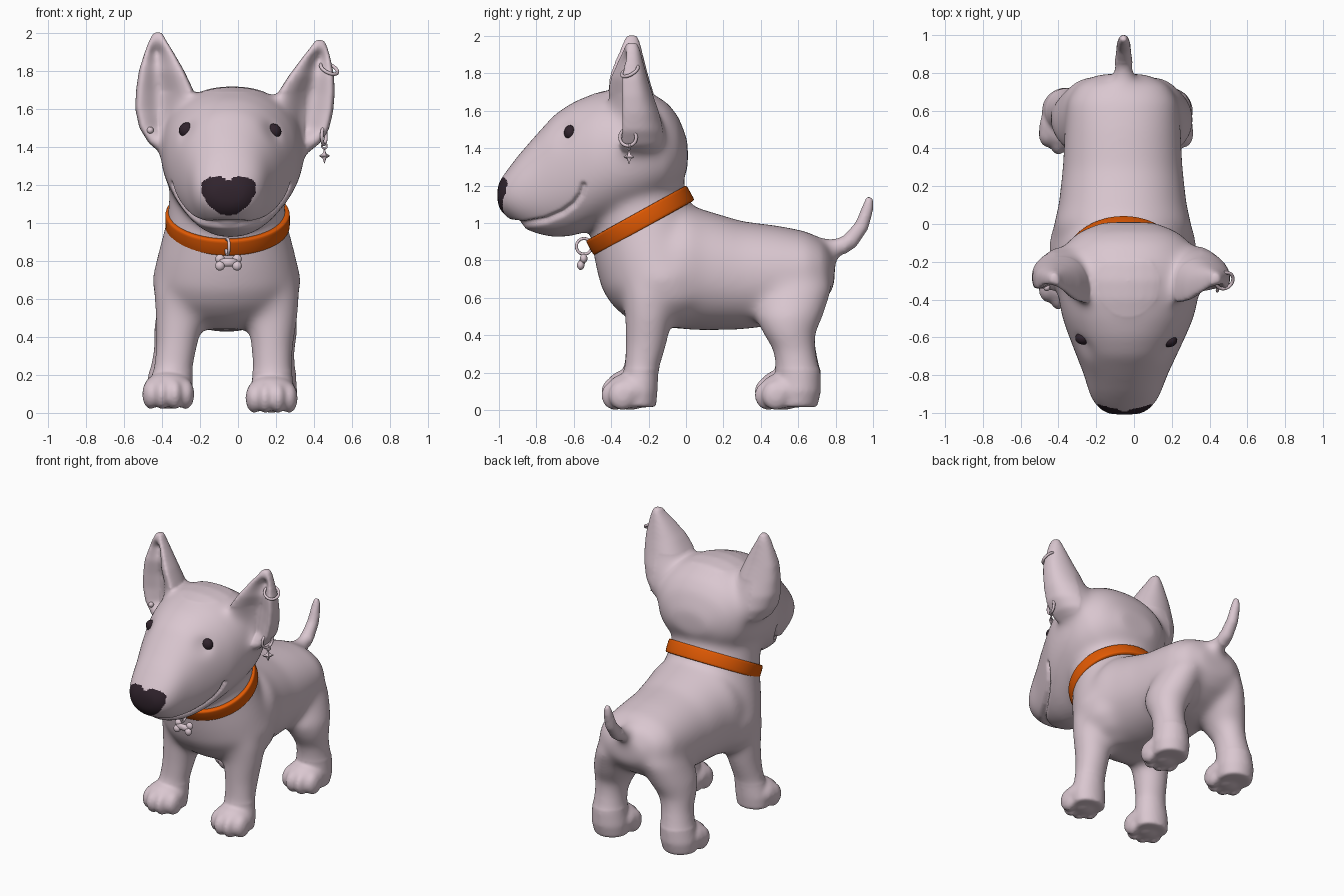
import bpy, bmesh, math
from mathutils import Vector, Matrix
from mathutils.bvhtree import BVHTree
from mathutils.geometry import intersect_point_line

if "Cube" in bpy.data.objects:
    bpy.data.objects.remove(bpy.data.objects["Cube"])

MID = -0.06  # body centre line


def material(name, rgb):
    m = bpy.data.materials.new(name)
    m.diffuse_color = (*rgb, 1)
    m.use_nodes = True
    m.node_tree.nodes["Principled BSDF"].inputs["Base Color"].default_value = m.diffuse_color
    return m


SKIN = material("pale_pink_grey", (0.70, 0.57, 0.63))
DARK = material("dark_plum", (0.03, 0.017, 0.026))
ORANGE = material("orange", (0.74, 0.10, 0.001))


def add_object(name, bm, mat):
    bmesh.ops.recalc_face_normals(bm, faces=bm.faces)
    me = bpy.data.meshes.new(name)
    bm.to_mesh(me)
    bm.free()
    me.materials.append(mat)
    for p in me.polygons:
        p.use_smooth = True
    ob = bpy.data.objects.new(name, me)
    bpy.context.collection.objects.link(ob)
    return ob


def ring(c, u, v, n=40, e=2.0):
    """Superellipse of points around c with half axes u and v."""
    pts = []
    for i in range(n):
        a = 2 * math.pi * i / n
        ca, sa = math.cos(a), math.sin(a)
        pts.append(Vector(c) + Vector(u) * math.copysign(abs(ca) ** (2 / e), ca)
                   + Vector(v) * math.copysign(abs(sa) ** (2 / e), sa))
    return pts


def loft(bm, rings, closed=False):
    rows = [[bm.verts.new(p) for p in r] for r in rings]
    n = len(rows[0])
    pairs = list(zip(rows, rows[1:])) + ([(rows[-1], rows[0])] if closed else [])
    for a, b in pairs:
        for i in range(n):
            bm.faces.new((a[i], a[(i + 1) % n], b[(i + 1) % n], b[i]))
    if not closed:
        bm.faces.new(rows[0])
        bm.faces.new(rows[-1])


def ball(bm, c, r):
    m = Matrix.Translation(c) @ Matrix.Diagonal((*r, 1))
    bmesh.ops.create_uvsphere(bm, u_segments=20, v_segments=12, radius=1, matrix=m)


def hoop(bm, c, normal, r, tube):
    q = Vector(normal).to_track_quat('Z', 'Y').to_matrix()
    rings = []
    for i in range(32):
        a = 2 * math.pi * i / 32
        d = q @ Vector((math.cos(a), math.sin(a), 0))
        rings.append(ring(Vector(c) + d * r, d * tube, q.col[2] * tube, 10))
    loft(bm, rings, True)


def smooth(bm, verts, times):
    for _ in range(times):
        bmesh.ops.smooth_vert(bm, verts=verts, factor=0.5, use_axis_x=True, use_axis_y=True, use_axis_z=True)


bm = bmesh.new()

# barrel: y, top, bottom, half width
barrel = [(-.2, 1.0, .46, .36), (0, 1.10, .43, .365), (.1, 1.07, .425, .34), (.3, 1.01, .43, .318),
          (.5, .985, .455, .308), (.65, .955, .52, .295), (.74, .905, .58, .24), (.795, .81, .66, .13)]
loft(bm, [ring((MID, y, (t + b) / 2), (w, 0, 0), (0, 0, (t - b) / 2), e=2.15) for y, t, b, w in barrel])

# neck and chest: y, z, tilt, half depth, half width
chest = [(-.28, 1.2, 29, .27, .30), (-.25, 1.02, 29, .29, .312), (-.2, .86, 22, .30, .355),
         (-.13, .70, 10, .325, .395), (-.1, .58, 3, .30, .37), (-.1, .50, 0, .23, .30), (-.1, .44, 0, .12, .18)]
rings = []
for y, z, tilt, d, w in chest:
    t = math.radians(tilt)
    rings.append(ring((MID, y, z), (w, 0, 0), (0, d * math.cos(t), d * math.sin(t))))
loft(bm, rings)

# head: y, top, bottom, half width
head = [(-1.01, 1.205, 1.095, .09), (-.99, 1.24, 1.055, .13), (-.945, 1.30, 1.02, .168),
        (-.9, 1.36, .985, .19), (-.8, 1.475, .94, .222), (-.7, 1.585, .92, .265),
        (-.6, 1.65, .93, .308), (-.5, 1.69, .965, .348), (-.4, 1.715, 1.0, .37), (-.3, 1.72, 1.03, .38),
        (-.2, 1.705, 1.07, .37), (-.1, 1.645, 1.13, .33), (-.04, 1.57, 1.2, .26), (.01, 1.44, 1.28, .14)]
loft(bm, [ring((-.05 + .02 * min(1, max(0, (y + .95) / .5)), y, (t + b) / 2),
               (w, 0, 0), (0, 0, (t - b) / 2), e=2.2) for y, t, b, w in head])

# ears: z, inner, outer, y, depth (hollow in front, thick rim)
ear = [(1.36, .22, .38, -.29, .16), (1.42, .20, .45, -.31, .20), (1.5, .20, .50, -.325, .21),
       (1.6, .2, .522, -.325, .185), (1.7, .215, .518, -.325, .15), (1.8, .262, .503, -.32, .115),
       (1.9, .32, .472, -.31, .08), (1.965, .36, .447, -.30, .055), (2.005, .38, .425, -.295, .035)]
for s in (-1, 1):
    rings = []
    for z, i, o, y, d in ear:
        lean = .12 * max(0, z - 1.6) if s > 0 else 0
        rim = min(.065, d * .55)
        hollow = .07 + .02 * (z < 1.75) if 1.45 < z < 1.92 else 0
        pts = []
        for k in range(40):
            t = 2 * math.pi * (k + .5) / 40
            ct, sn = math.cos(t), math.sin(t)
            a = ct * (o - i) / 2
            if sn > 0:
                b = d * sn ** .8 * (1 - .25 * ct)
            else:
                b = hollow * math.exp(-((ct - .15) / .5) ** 2) - rim * min(1, 2.5 * -sn)
            pts.append(Vector((-.02 + s * ((i + o) / 2 + lean + a), y + .25 * a + b,
                               z if s < 0 else 1.4 + (z - 1.4) * .935)))
        rings.append(pts)
    loft(bm, rings)

# legs: z, y, half depth, offset from centre, half width
front_leg = [(.80, -.2, .15, .22, .13), (.62, -.2, .14, .235, .148), (.5, -.2, .128, .242, .135),
             (.35, -.213, .112, .25, .112), (.2, -.24, .092, .262, .105), (.1, -.25, .098, .27, .118),
             (.015, -.25, .09, .27, .112)]
hind_leg = [(.80, .60, .14, .14, .11), (.65, .588, .195, .18, .14), (.5, .55, .185, .222, .152),
            (.4, .552, .138, .255, .125), (.32, .58, .115, .265, .106), (.2, .60, .12, .272, .115),
            (.1, .60, .122, .275, .125), (.015, .59, .112, .275, .115)]
for s in (-1, 1):
    lift = .02 if s < 0 else 0
    for leg, paw_y in ((front_leg, -.30), (hind_leg, .52)):
        loft(bm, [ring((MID - .035 * max(0, 1 - z / .5) + s * o, y, z + lift), (w, 0, 0), (0, d, 0))
                  for z, y, d, o, w in leg])
        # paw and four toes
        px = -.095 + s * .272
        ball(bm, (px, paw_y, .1 + lift), (.135, .13, .1))
        for dx, dy in ((-.092, -.04), (-.034, -.08), (.034, -.08), (.092, -.04)):
            ball(bm, (px + dx, paw_y + dy, .078 + lift), (.046, .075, .08))

# tail: y, z, radius
tail = [(.68, .85, .08), (.80, .862, .056), (.88, .905, .046), (.94, .985, .04), (.972, 1.08, .033), (.983, 1.14, .02)]
rings = []
for k, (y, z, r) in enumerate(tail):
    p, q = tail[max(0, k - 1)], tail[min(len(tail) - 1, k + 1)]
    d = Vector((0, q[0] - p[0], q[1] - p[1])).normalized()
    rings.append(ring((-.055, y, z), (r, 0, 0), Vector((0, -d.z, d.y)) * r, 20))
loft(bm, rings)

# fuse all body parts into one smooth skin
raw = add_object("dog_body_source", bm, SKIN)
m = raw.modifiers.new("fuse", 'REMESH')
m.mode, m.voxel_size = 'VOXEL', 0.01
bpy.context.view_layer.update()
fused = bpy.data.meshes.new_from_object(raw.evaluated_get(bpy.context.evaluated_depsgraph_get()))
bm = bmesh.new()
bm.from_mesh(fused)
bpy.data.objects.remove(raw)


def is_ear(c):
    return c.z > 1.69 or (c.z > 1.38 and abs(c.x + .03) > .385)


smooth(bm, bm.verts[:], 10)
smooth(bm, [v for v in bm.verts if v.co.z > .22 and not is_ear(v.co) and v.co.y < .85], 60)

# smile groove pressed into the muzzle
smile = [Vector((0, y, z)) for y, z in
         ((-.55, 1.2), (-.565, 1.15), (-.6, 1.1), (-.66, 1.055), (-.75, 1.015), (-.87, .99), (-.95, 1.0))]
bm.normal_update()
for v in bm.verts:
    if v.co.y < -.52 and .9 < v.co.z < 1.25:
        p, best = Vector((0, v.co.y, v.co.z)), 1
        for a, b in zip(smile, smile[1:]):
            f = min(1, max(0, intersect_point_line(p, a, b)[1]))
            best = min(best, (a.lerp(b, f) - p).length)
        v.co -= v.normal * .024 * math.exp(-(best / .014) ** 2)


def front_hit(x, z):
    return BVHTree.FromBMesh(bm).ray_cast(Vector((x, -2, z)), Vector((0, 1, 0)))[0]


# shallow eye sockets, then spots for the eyes and stud on the skin
eyes = (("left_eye", -.268, 1.488), ("right_eye", .185, 1.482))
for name, x, z in eyes:
    h = front_hit(x, z)
    for v in bm.verts:
        v.co.y += .03 * math.exp(-((v.co - h).length / .06) ** 2)
spots = [front_hit(x, z) for name, x, z in eyes]
stud = front_hit(-.462, 1.488) or Vector((-.462, -.35, 1.488))
body = add_object("dog_body", bm, SKIN)
body.data.materials.append(DARK)

# broad heart-shaped nose
for p in body.data.polygons:
    c = p.center
    u = abs(c.x + .05) / .142
    if c.y < -.9 and u < 1:
        low = 1.04 + .1 * u ** 2 + .02 * u ** 6
        top = 1.247 - .025 * max(0, 1 - u / .3) - .04 * u ** 5
        p.material_index = int(low < c.z < top)

# eyes
for (name, x, z), h in zip(eyes, spots):
    bm = bmesh.new()
    ball(bm, h + Vector((0, .018, 0)), (.043, .034, .041))
    add_object(name, bm, DARK)

# tilted collar band with rounded edges
bm = bmesh.new()
t = math.radians(29)
across, up = Vector((0, math.cos(t), math.sin(t))), Vector((0, -math.sin(t), math.cos(t)))
rings = []
for i in range(72):
    a = 2 * math.pi * i / 72
    out = Vector((math.cos(a), 0, 0)) + across * math.sin(a)
    edge = Vector((-.055 + .31 * math.cos(a), -.245, 1.013)) + across * (.29 * math.sin(a))
    rings.append(ring(edge, out * .018, up * .046, 16, 5))
loft(bm, rings, True)
add_object("collar", bm, ORANGE)

# bone tag on its ring
bm = bmesh.new()
hoop(bm, (-.055, -.545, .875), (1, .2, 0), .042, .008)
add_object("tag_ring", bm, SKIN)
bm = bmesh.new()
for dx in (-.045, .045):
    for dy, dz in ((-.008, -.018), (.008, .018)):
        ball(bm, (-.05 + dx, -.555 + dy, .792 + dz), (.025, .02, .025))
loft(bm, [ring((-.05 + dx, -.555, .792), (0, .017, 0), (0, 0, .022), 16) for dx in (-.045, .045)])
add_object("bone_tag", bm, SKIN)

# earrings
for name, c, n, r, tube in (("upper_ear_hoop", (.48, -.30, 1.812), (.4, -.45, .8), .048, .009),
                            ("lower_ear_hoop", (.452, -.31, 1.458), (1, -.25, 0), .045, .009),
                            ("pendant_link", (.455, -.305, 1.405), (.5, -1, 0), .014, .005)):
    bm = bmesh.new()
    hoop(bm, c, n, r, tube)
    add_object(name, bm, SKIN)
bm = bmesh.new()
ball(bm, stud, (.018, .018, .018))
add_object("ear_stud", bm, SKIN)

# four-pointed star pendant
bm = bmesh.new()
c, side, thick = Vector((.455, -.305, 1.353)), Vector((.7, .7, 0)), Vector((.7, -.7, 0))
rim = []
for i in range(8):
    a, r = math.pi * i / 4, (.042 if i % 2 == 0 else .019)
    rim.append(bm.verts.new(c + side * r * math.cos(a) + Vector((0, 0, r * math.sin(a)))))
for k in (-.015, .015):
    tip = bm.verts.new(c + thick * k)
    for i in range(8):
        bm.faces.new((rim[i], rim[(i + 1) % 8], tip))
star = add_object("star_pendant", bm, SKIN)
for p in star.data.polygons:
    p.use_smooth = False
